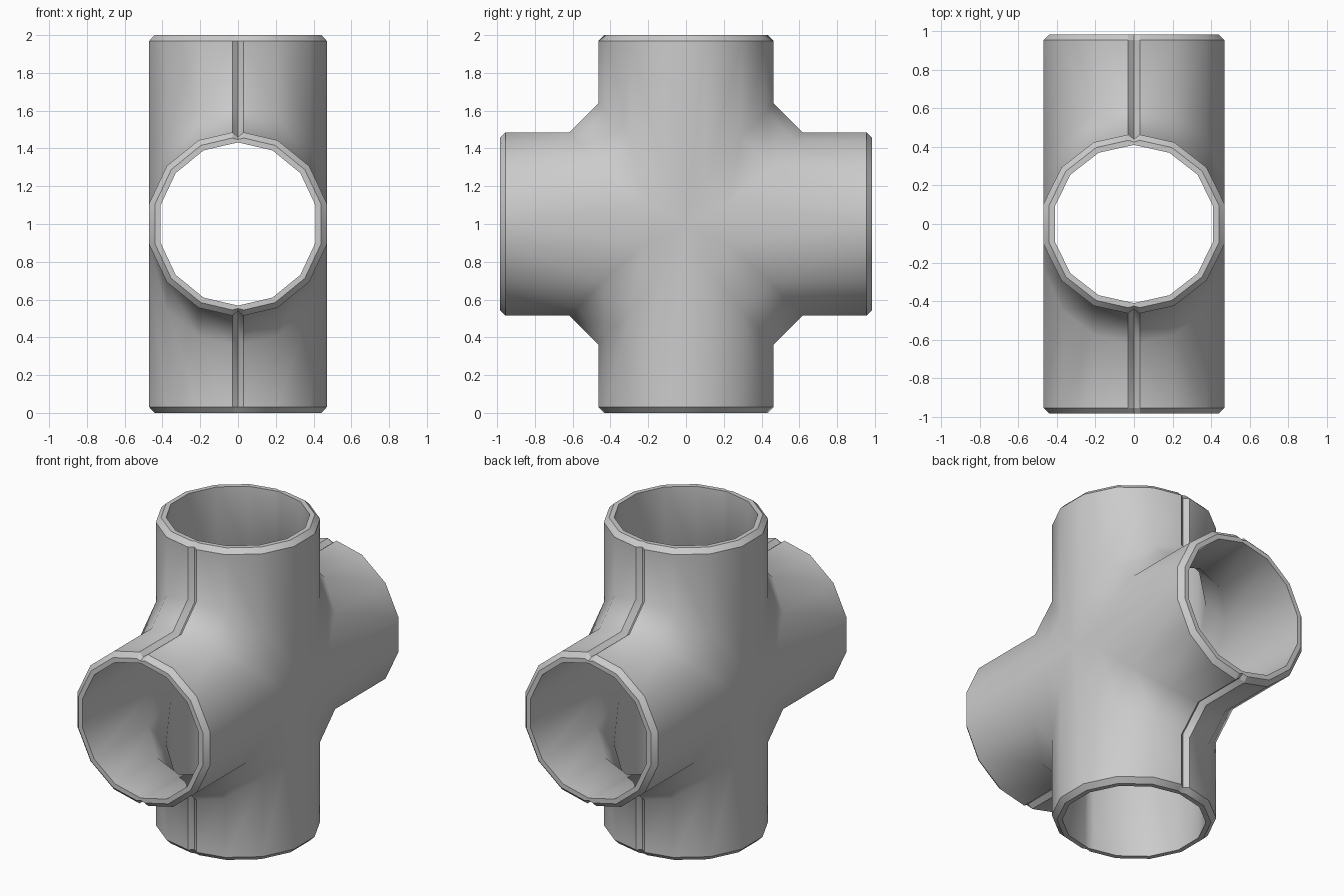
import bpy
import bmesh
from math import sin, cos, pi

cube = bpy.data.objects.get("Cube")
if cube:
    bpy.data.objects.remove(cube, do_unlink=True)

SIDES = 14
TOP, FRONT = 1.0, 0.985          # half lengths of the two pipes
RX, R_UP, R_FRONT = 0.482, 0.471, 0.492
CHAMFER, WALL, GROOVE = 0.03, 0.06, 0.03
BEND = 0.152                     # gusset size where the pipes meet


def section(step, inset, depth):
    """Return x, upright-pipe depth, front-pipe depth for one column of the shell."""
    rx, ru, rf = RX - inset, R_UP - inset, R_FRONT - inset
    if step == "groove":
        return 0.0, ru - depth, rf - depth
    if step == "lip":
        drop = GROOVE * math_slope
        return GROOVE, ru - drop, rf - drop
    if step == "side":
        return rx * cos(pi / SIDES), 0.0, 0.0
    a = step * 2 * pi / SIDES
    return rx * sin(a), ru * cos(a), rf * cos(a)


math_slope = sin(pi / SIDES) / cos(pi / SIDES)


def column(step):
    """Closed wall profile: outside, front rim, inside, top rim."""
    bend = {"side": 0.0, 3: 0.8 * BEND}.get(step, BEND)
    inner_bend = bend * 1.2
    x, u, f = section(step, 0, GROOVE)
    xr, ur, fr = section(step, CHAMFER, GROOVE / 2)
    xi, ui, fi = section(step, WALL, 0)
    return [
        (x, -u, TOP - CHAMFER), (x, -u, f + bend),
        (x, -u - bend, f), (x, -FRONT + CHAMFER, f),
        (xr, -FRONT, fr), (xi, -FRONT, fi),
        (xi, -ui - inner_bend, fi), (xi, -ui, fi + inner_bend),
        (xi, -ui, TOP), (xr, -ur, TOP),
    ]


# One eighth of the shell, as a grid of columns
bm = bmesh.new()
grid = [[bm.verts.new(p) for p in column(s)]
        for s in ("groove", "lip", 1, 2, 3, "side")]
rows = len(grid[0])
for a, b in zip(grid, grid[1:]):
    for r in range(rows):
        n = (r + 1) % rows
        face = bm.faces.new((a[r], a[n], b[n], b[r]))
        face.smooth = True

# Crisp edges on the rims and along the seam groove
for a, b in zip(grid, grid[1:]):
    for r in (0, 3, 4, 5, 8, 9):
        bm.edges.get((a[r], b[r])).smooth = False
for col in grid[:2]:
    for r in range(4):
        bm.edges.get((col[r], col[r + 1])).smooth = False
bmesh.ops.remove_doubles(bm, verts=bm.verts, dist=0.0005)

mesh = bpy.data.meshes.new("cross_pipe_fitting")
bm.to_mesh(mesh)
bm.free()
pipe = bpy.data.objects.new("cross_pipe_fitting", mesh)
bpy.context.collection.objects.link(pipe)
pipe.location.z = TOP

# Mirror the eighth into the whole fitting
mirror = pipe.modifiers.new("mirror", "MIRROR")
mirror.use_axis = (True, True, True)
mirror.use_clip = True
mirror.merge_threshold = 0.0005

# Plain grey metal
grey = bpy.data.materials.new("light_grey")
grey.use_nodes = True
colour = (0.6, 0.6, 0.6, 1.0)
grey.diffuse_color = colour
grey.node_tree.nodes["Principled BSDF"].inputs["Base Color"].default_value = colour
mesh.materials.append(grey)
